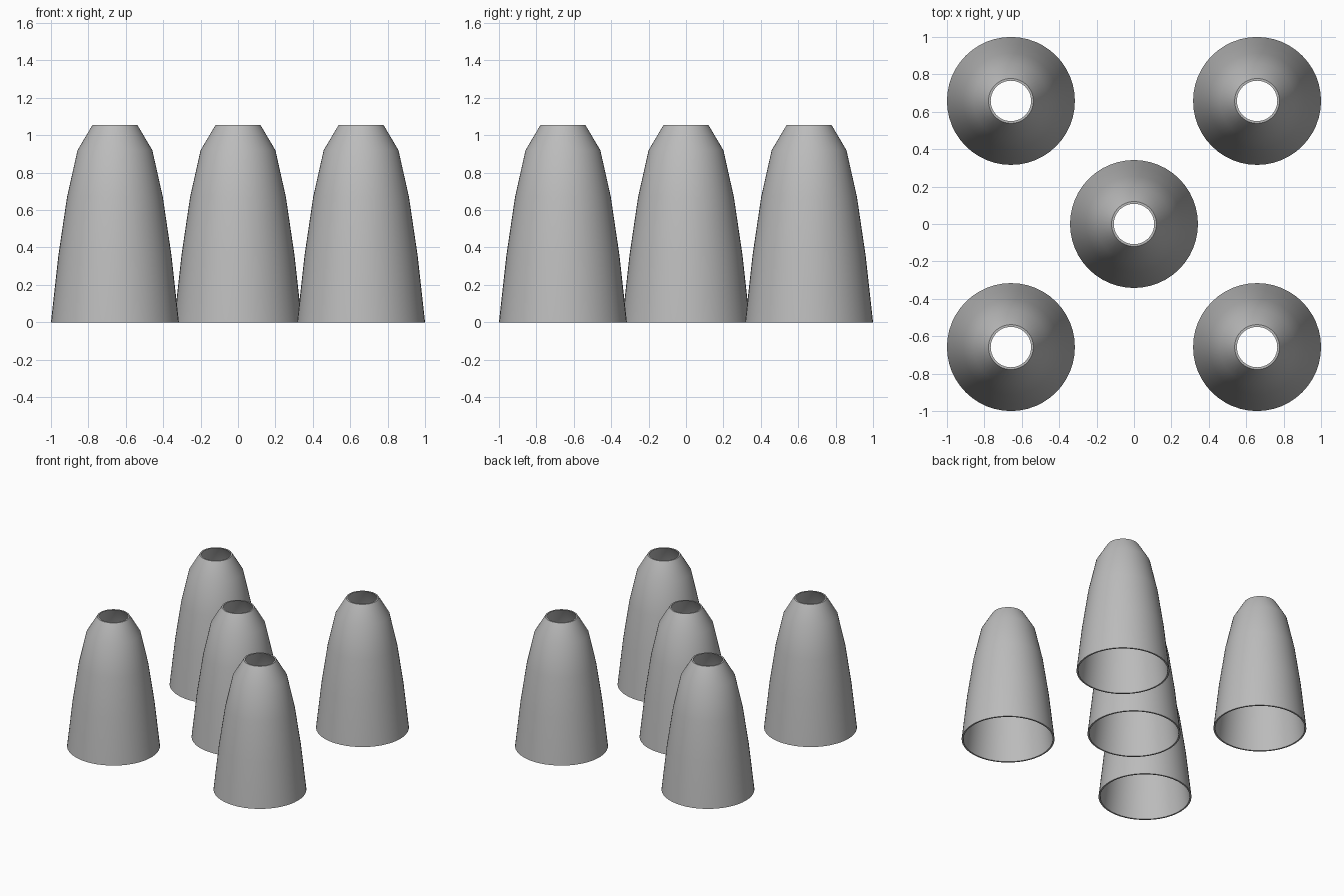
import bpy
import bmesh
import math

cube = bpy.data.objects.get("Cube")
if cube:
    bpy.data.objects.remove(cube)

grey = bpy.data.materials.new("plain grey")
grey.use_nodes = True
colour = (0.5, 0.5, 0.5, 1)
grey.diffuse_color = colour
grey.node_tree.nodes["Principled BSDF"].inputs["Base Color"].default_value = colour

SEGMENTS = 48
WALL = 0.012
SPACING = 0.658

# Outer wall (radius, height) from base to mouth
OUTER = [(0.342, 0), (0.302, 0.36), (0.256, 0.67), (0.2, 0.92), (0.12, 1.055)]


def make_shell(name, x, y):
    """Open hollow dome: outer wall, mouth rim, inner wall and base rim."""
    inner = [(r - WALL, z) for r, z in reversed(OUTER)]
    profile = OUTER + inner
    bm = bmesh.new()
    rings = []
    for r, z in profile:
        angles = [math.tau * i / SEGMENTS for i in range(SEGMENTS)]
        rings.append([bm.verts.new((r * math.cos(a), r * math.sin(a), z)) for a in angles])
    for k, low in enumerate(rings):
        high = rings[(k + 1) % len(rings)]
        for i in range(SEGMENTS):
            j = (i + 1) % SEGMENTS
            bm.faces.new((low[i], low[j], high[j], high[i]))
    bmesh.ops.recalc_face_normals(bm, faces=bm.faces)
    mesh = bpy.data.meshes.new(name)
    bm.to_mesh(mesh)
    bm.free()
    mesh.materials.append(grey)
    shell = bpy.data.objects.new(name, mesh)
    shell.location = (x, y, 0)
    bpy.context.collection.objects.link(shell)
    # Smooth walls, crisp rims
    bpy.ops.object.select_all(action="DESELECT")
    shell.select_set(True)
    bpy.context.view_layer.objects.active = shell
    bpy.ops.object.shade_smooth_by_angle(angle=math.radians(35))


# One shell in the middle and one at each corner
make_shell("centre_shell", 0, 0)
for side, sx in (("left", 1), ("right", -1)):
    for end, sy in (("front", -1), ("back", 1)):
        make_shell(f"{end}_{side}_shell", sx * SPACING, sy * SPACING)
